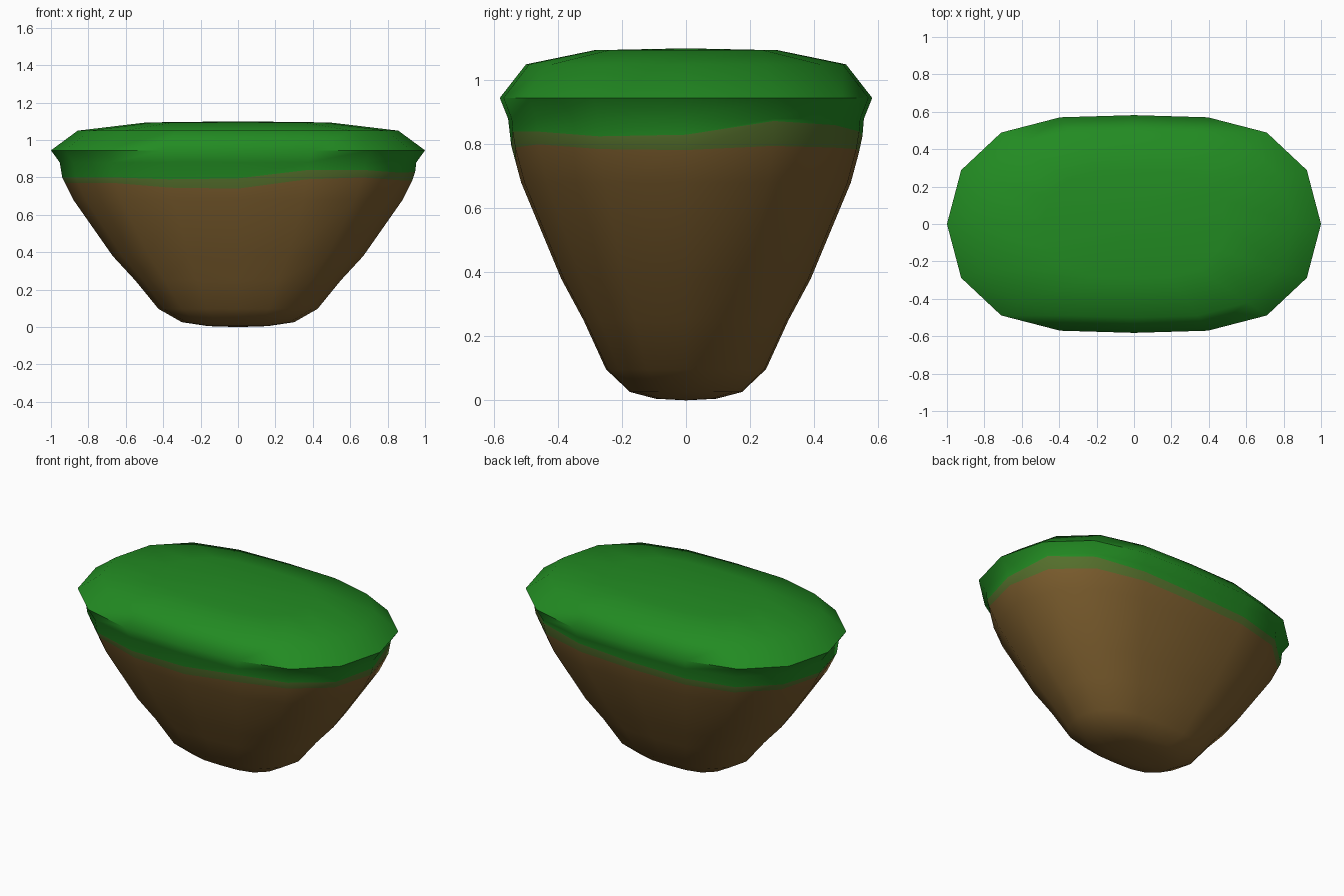
import bpy, bmesh, math

if "Cube" in bpy.data.objects:
    bpy.data.objects.remove(bpy.data.objects["Cube"])


def material(name, rgb):
    m = bpy.data.materials.new(name)
    m.diffuse_color = (*rgb, 1)
    m.use_nodes = True
    m.node_tree.nodes["Principled BSDF"].inputs["Base Color"].default_value = m.diffuse_color
    return m


# Rounded-oblong outline, one quarter (unit half widths), mirrored to 16 sides
quarter = [(1, 0), (.924, .495), (.71, .84), (.395, .98), (0, 1)]
half = quarter + [(-x, y) for x, y in quarter[-2::-1]]
outline = half + [(x, -y) for x, y in half[-2:0:-1]]
N = len(outline)

# Side profile: height, half width in x, half width in y
profile = [(.005, .16, .095), (.026, .30, .175), (.097, .425, .25),
           (.25, .55, .32), (.38, .67, .39), (.68, .88, .515),
           (.81, .945, .55), (.88, .953, .556), (.945, 1, .582),
           (1.05, .857, .5), (1.094, .49, .287)]

# Ragged lower edge of the grass and of the mixed band, one height per side
grass_edge = [.83, .873, .86, .84, .825, .815, .81, .81,
              .80, .80, .80, .79, .795, .84, .84, .825]
mixed_edge = [.782, .795, .79, .785, .775, .77, .77, .77,
              .77, .77, .77, .745, .74, .79, .80, .785]


def widths(z):
    for (z0, a0, b0), (z1, a1, b1) in zip(profile, profile[1:]):
        if z <= z1:
            t = (z - z0) / (z1 - z0)
            return a0 + (a1 - a0) * t, b0 + (b1 - b0) * t
    return profile[-1][1:]


bm = bmesh.new()


def ring(heights):
    verts = []
    for (u, v), z in zip(outline, heights):
        a, b = widths(z)
        verts.append(bm.verts.new((a * u, b * v, z)))
    return verts


# Stack of rings: earth, ragged mixed band, grass
levels = [[p[0]] * N for p in profile[:6]] + [mixed_edge, grass_edge]
levels += [[max(.88, g + .004) for g in grass_edge]]
levels += [[p[0]] * N for p in profile[8:]]
rings = [ring(h) for h in levels]
for k, (lo, hi) in enumerate(zip(rings, rings[1:])):
    for i in range(N):
        j = (i + 1) % N
        f = bm.faces.new((lo[i], lo[j], hi[j], hi[i]))
        f.material_index = 0 if k < 6 else 1 if k == 6 else 2

# Nearly flat caps
base = bm.verts.new((0, 0, 0))
crown = bm.verts.new((0, 0, 1.1))
for i in range(N):
    j = (i + 1) % N
    bm.faces.new((rings[0][j], rings[0][i], base)).material_index = 0
    bm.faces.new((rings[-1][i], rings[-1][j], crown)).material_index = 2
bmesh.ops.recalc_face_normals(bm, faces=bm.faces)

mesh = bpy.data.meshes.new("grassy_island")
bm.to_mesh(mesh)
bm.free()
for m in (material("earth brown", (.195, .107, .026)),
          material("mixed olive", (.09, .16, .025)),
          material("grass green", (.016, .258, .016))):
    mesh.materials.append(m)
island = bpy.data.objects.new("grassy_island", mesh)
bpy.context.collection.objects.link(island)
bpy.context.view_layer.objects.active = island
island.select_set(True)
bpy.ops.object.shade_smooth_by_angle(angle=math.radians(60))
